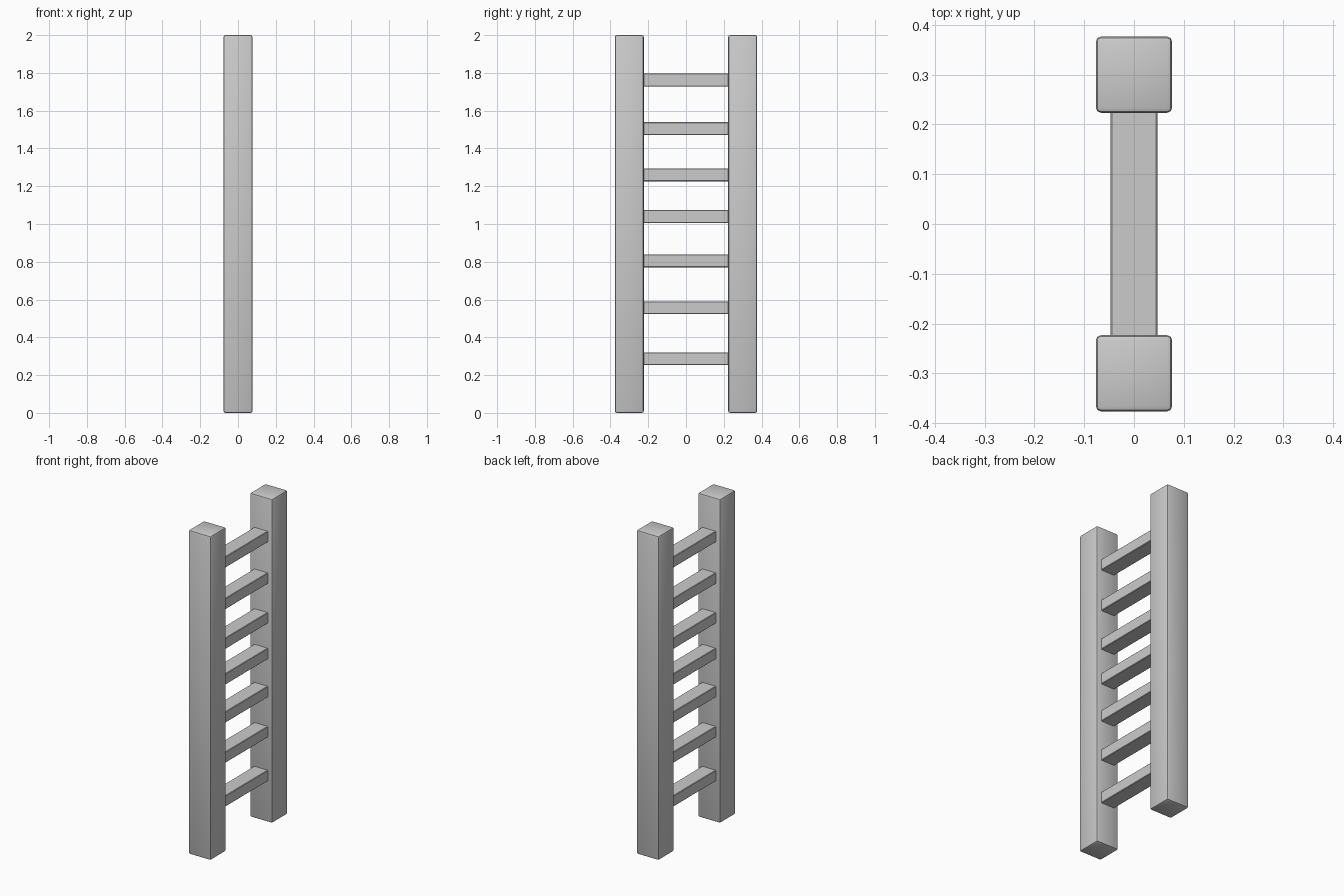
import bpy

if "Cube" in bpy.data.objects:
    bpy.data.objects.remove(bpy.data.objects["Cube"])


def bevelled_box(name, size, location, bevel, segments):
    bpy.ops.mesh.primitive_cube_add(size=1, location=location)
    obj = bpy.context.object
    obj.name = name
    obj.scale = size
    bpy.ops.object.transform_apply(location=False, rotation=False, scale=True)
    mod = obj.modifiers.new("Bevel", 'BEVEL')
    mod.width = bevel
    mod.segments = segments
    bpy.ops.object.modifier_apply(modifier=mod.name)
    bpy.ops.object.shade_smooth_by_angle()
    return obj


# Two square uprights with softened edges
for side, y in (("front", -0.3), ("back", 0.3)):
    bevelled_box(f"{side}_rail", (0.153, 0.153, 2.0), (0, y, 1.0), 0.01, 2)

# Flat rungs at slightly uneven heights, set just into the rails
rung_heights = (0.287, 0.557, 0.805, 1.04, 1.26, 1.505, 1.762)
for i, z in enumerate(rung_heights, 1):
    bevelled_box(f"rung_{i}", (0.094, 0.46, 0.068), (0, 0, z), 0.003, 1)
